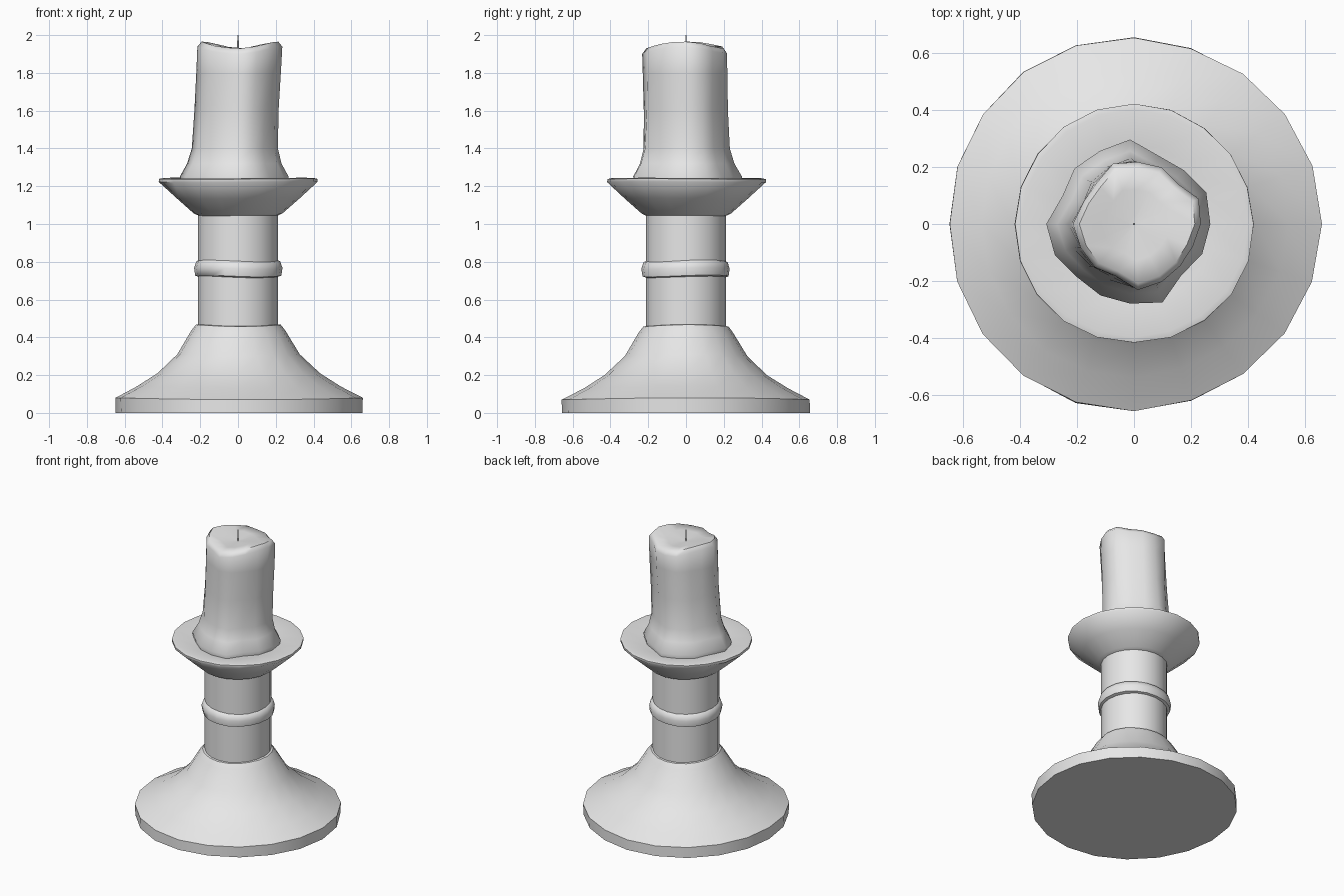
import bpy, math, random
from math import sin, cos, pi

random.seed(4)
if "Cube" in bpy.data.objects:
    bpy.data.objects.remove(bpy.data.objects["Cube"], do_unlink=True)

grey = bpy.data.materials.new("plain_grey")
grey.use_nodes = True
colour = (0.8, 0.8, 0.8, 1)
grey.diffuse_color = colour
grey.node_tree.nodes["Principled BSDF"].inputs["Base Color"].default_value = colour


def finish(name, verts, faces, angle):
    mesh = bpy.data.meshes.new(name)
    mesh.from_pydata(verts, [], faces)
    mesh.materials.append(grey)
    obj = bpy.data.objects.new(name, mesh)
    bpy.context.collection.objects.link(obj)
    bpy.ops.object.select_all(action="DESELECT")
    obj.select_set(True)
    bpy.context.view_layer.objects.active = obj
    bpy.ops.object.shade_smooth_by_angle(angle=math.radians(angle))
    return obj


def loft(name, rings, sides, shape=None, angle=40):
    """Skin rings of (radius, height), each bent by shape(ring, angle, r, z)."""
    verts = []
    for i, (r, z) in enumerate(rings):
        for k in range(sides):
            a = 2 * pi * k / sides
            verts.append(shape(i, a, r, z) if shape else (r * cos(a), r * sin(a), z))
    faces = []
    for i in range(len(rings) - 1):
        for k in range(sides):
            n = (k + 1) % sides
            a, b = i * sides, (i + 1) * sides
            faces.append((a + k, a + n, b + n, b + k))
    last = (len(rings) - 1) * sides
    faces.append(tuple(reversed(range(sides))))
    faces.append(tuple(range(last, last + sides)))
    return finish(name, verts, faces, angle)


def hand_worn(amount, lift):
    """Slightly uneven outline, the same all the way up each side."""
    phase = random.random() * 6

    def shape(i, a, r, z):
        r *= 1 + amount * sin(3 * a + phase) + random.uniform(-amount, amount) / 2
        if z > 0:
            z += lift * sin(2 * a + phase)
        return (r * cos(a), r * sin(a), z)
    return shape


# Flared foot
loft("base", [(0.655, 0), (0.655, 0.075), (0.54, 0.135), (0.43, 0.205), (0.325, 0.305),
              (0.25, 0.43), (0.225, 0.462), (0.19, 0.467)], 20, hand_worn(0.008, 0.005))

# Stem and its raised band
loft("stem", [(0.212, 0.44), (0.212, 1.06)], 20)
loft("stem_band", [(0.2, 0.715), (0.228, 0.725), (0.234, 0.765), (0.222, 0.8), (0.2, 0.81)],
     20, hand_worn(0.01, 0.005), 60)

# Drip tray with a shallow dish
loft("drip_tray", [(0.19, 1.035), (0.235, 1.055), (0.325, 1.135), (0.42, 1.222), (0.42, 1.238),
                   (0.4, 1.243), (0.28, 1.222), (0.1, 1.218)], 20, hand_worn(0.006, 0.002), 50)


# Candle: spreading wax foot, lumpy shaft, wavy sunken top
candle_rings = [(0.27, 1.21), (0.277, 1.25), (0.24, 1.32), (0.219, 1.4), (0.214, 1.6),
                (0.215, 1.8), (0.216, 1.92), (0.195, 1.948), (0.12, 1.94), (0.02, 1.925)]


def wax(i, a, r, z):
    t = max(0, min(1, (z - 1.3) / 0.6))
    lump = 0.012 * sin(4 * a + 0.8) + 0.008 * sin(7 * a + 3 * z)
    r += lump * (r / 0.21)
    x, y = r * cos(a), r * sin(a)
    x += (0.014 * t - 0.014 * (1 - t)) * min(1, r / 0.2)
    if i >= 6:
        z += 0.018 * cos(2 * a + 0.3) * r / 0.2
    return (x, y, z)


loft("candle", candle_rings, 16, wax, 60)

# Wick
loft("wick", [(0.004, 1.91), (0.004, 1.97), (0.002, 2.0)], 6)
